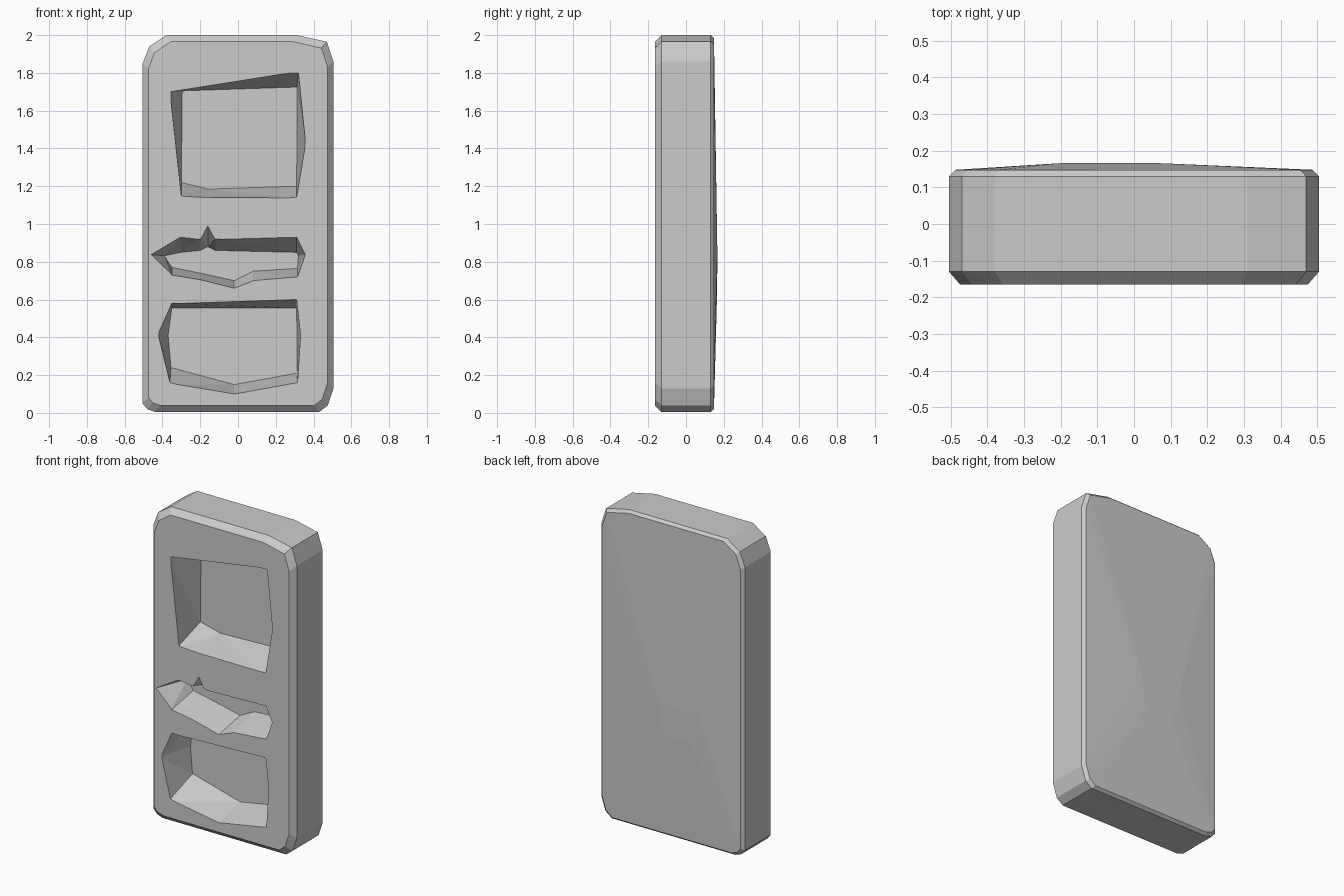
import bpy, bmesh

if "Cube" in bpy.data.objects:
    bpy.data.objects.remove(bpy.data.objects["Cube"])

FRONT, BACK, FLOOR = -0.165, 0.148, 0.05


def new_object(name, bm):
    bmesh.ops.recalc_face_normals(bm, faces=bm.faces[:])
    mesh = bpy.data.meshes.new(name)
    bm.to_mesh(mesh)
    bm.free()
    obj = bpy.data.objects.new(name, mesh)
    bpy.context.collection.objects.link(obj)
    return obj


def opening(name, rim, floor):
    """Tapered cutter lofted from the front rim to the recess floor."""
    bm = bmesh.new()
    over = 0.1   # extend the taper slightly in front of the body
    near = [bm.verts.new((a + (a - c) * over, FRONT - (FLOOR - FRONT) * over, b + (b - d) * over))
            for (a, b), (c, d) in zip(rim, floor)]
    far = [bm.verts.new((x, FLOOR, z)) for x, z in floor]
    bm.faces.new(near)
    bm.faces.new(far)
    n = len(rim)
    for i in range(n):
        j = (i + 1) % n
        bm.faces.new((near[i], near[j], far[j], far[i]))
    bmesh.ops.triangulate(bm, faces=bm.faces[:])
    obj = new_object(name, bm)
    obj.hide_render = True
    return obj


# Slab body: chamfered outline at several depths, with a shallow bulge at the back
outline = [(-.505, .05), (-.48, .02), (-.44, .005), (.43, .005), (.475, .04), (.505, .13),
           (.505, 1.86), (.47, 1.965), (.31, 2.0), (-.38, 2.0), (-.47, 1.94), (-.505, 1.85)]
bm = bmesh.new()
for y, sx, sz in ((FRONT, .94, .965), (-.13, 1, 1), (.13, 1, 1), (BACK, .965, .985)):
    for x, z in outline:
        bm.verts.new((x * sx, y, 1 + (z - 1) * sz))
for x, y, z in ((-.2, .166, .85), (.07, .166, .85), (-.15, .165, .65), (.05, .165, .65)):
    bm.verts.new((x, y, z))
hull = bmesh.ops.convex_hull(bm, input=bm.verts[:])
loose = [v for v in bm.verts if not v.link_faces]
bmesh.ops.delete(bm, geom=loose, context='VERTS')
bmesh.ops.dissolve_limit(bm, angle_limit=0.005, verts=bm.verts[:], edges=bm.edges[:])
body = new_object("handheld_frame_body", bm)

# Upper window recess
cutters = [opening(
    "upper_window_cutter",
    [(-.355, 1.70), (-.30, 1.15), (-.16, 1.14), (.31, 1.14), (.355, 1.43), (.32, 1.80)],
    [(-.295, 1.705), (-.30, 1.22), (-.16, 1.185), (.31, 1.20), (.312, 1.43), (.312, 1.725)])]

# Middle slot between the cross bar and the notched bar
cutters.append(opening(
    "middle_slot_cutter",
    [(-.46, .838), (-.30, .93), (-.20, .92), (-.16, .99), (-.12, .92), (.31, .93), (.355, .84),
     (.315, .72), (.08, .70), (-.02, .66), (-.20, .705), (-.35, .73)],
    [(-.39, .832), (-.30, .85), (-.20, .86), (-.16, .88), (-.12, .86), (.31, .85), (.32, .83),
     (.315, .765), (.08, .75), (-.02, .70), (-.20, .74), (-.35, .77)]))

# Lower recess with a sagging sill
cutters.append(opening(
    "lower_recess_cutter",
    [(-.42, .415), (-.35, .58), (.31, .60), (.33, .41), (.315, .16), (-.02, .10), (-.36, .16)],
    [(-.37, .41), (-.35, .555), (.31, .555), (.312, .41), (.312, .21), (-.02, .15), (-.355, .24)]))

# Cut the recesses and remove the helpers
bpy.context.view_layer.objects.active = body
for cutter in cutters:
    mod = body.modifiers.new("recess", 'BOOLEAN')
    mod.operation = 'DIFFERENCE'
    mod.solver = 'EXACT'
    mod.object = cutter
    bpy.ops.object.modifier_apply(modifier=mod.name)
    bpy.data.objects.remove(cutter)
